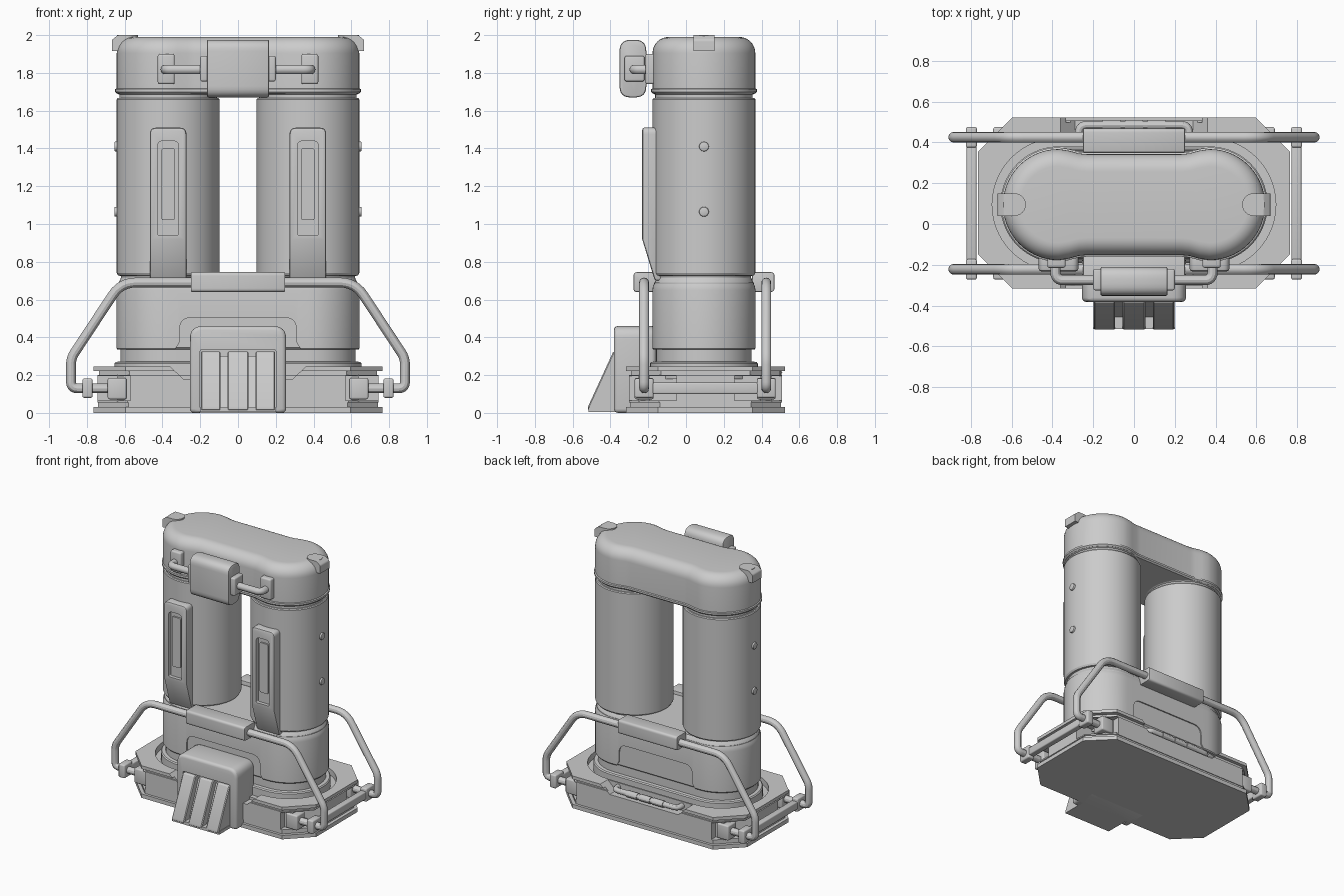
import bpy, bmesh, math
from mathutils import Vector

if "Cube" in bpy.data.objects:
    bpy.data.objects.remove(bpy.data.objects["Cube"])

YC = 0.095          # y centre of the twin canisters
LX = 0.37           # x offset of each canister


def fillet(pts, r, closed=True, seg=6):
    """Round the corners of a 2D or 3D point path."""
    P = [Vector(p) for p in pts]
    n, out = len(P), []
    for i, p in enumerate(P):
        ri = r[i] if isinstance(r, (list, tuple)) else r
        if ri == 0 or (not closed and i in (0, n - 1)):
            out.append(p)
            continue
        u, v = P[i - 1] - p, P[(i + 1) % n] - p
        d = min(ri / math.tan(u.angle(v) / 2), u.length * .49, v.length * .49)
        a, b = p + u.normalized() * d, p + v.normalized() * d
        for k in range(seg + 1):
            t = k / seg
            out.append(a * (1 - t) ** 2 + p * 2 * t * (1 - t) + b * t * t)
    return out


def finish(name, bm):
    bmesh.ops.recalc_face_normals(bm, faces=bm.faces)
    me = bpy.data.meshes.new(name)
    bm.to_mesh(me)
    bm.free()
    o = bpy.data.objects.new(name, me)
    bpy.context.collection.objects.link(o)
    return o


def loft(name, rings):
    """Skin a stack of equal-length 3D loops and cap both ends."""
    bm = bmesh.new()
    R = [[bm.verts.new(p) for p in ring] for ring in rings]
    for a, b in zip(R, R[1:]):
        for i in range(len(a)):
            j = (i + 1) % len(a)
            bm.faces.new((a[i], a[j], b[j], b[i]))
    bm.faces.new(R[0])
    bm.faces.new(R[-1])
    return finish(name, bm)


def prism(name, pts, axis, a, b, r=0):
    pts = fillet(pts, r)
    put = {'x': lambda p, h: (h, p[0], p[1]), 'y': lambda p, h: (p[0], h, p[1]),
           'z': lambda p, h: (p[0], p[1], h)}[axis]
    return loft(name, [[put(p, h) for p in pts] for h in (a, b)])


def rect(a0, b0, a1, b1):
    return [(a0, b0), (a1, b0), (a1, b1), (a0, b1)]


def modify(o, kind, **kw):
    m = o.modifiers.new(kind, kind)
    for k, v in kw.items():
        setattr(m, k, v)
    bpy.context.view_layer.objects.active = o
    bpy.ops.object.modifier_apply(modifier=m.name)
    return o


def bevel(o, w, seg=3):
    return modify(o, 'BEVEL', width=w, segments=seg, limit_method='ANGLE', angle_limit=math.radians(40))


def box(name, x0, x1, y0, y1, z0, z1, bev=0):
    o = prism(name, rect(min(x0, x1), y0, max(x0, x1), y1), 'z', z0, z1)
    return bevel(o, bev) if bev else o


def cut(objs, cutter):
    for o in objs:
        modify(o, 'BOOLEAN', operation='DIFFERENCE', solver='EXACT', object=cutter)
    bpy.data.objects.remove(cutter)


def tube(name, pts, rad, r=0.04):
    cu = bpy.data.curves.new(name, 'CURVE')
    cu.dimensions, cu.bevel_depth, cu.bevel_resolution, cu.use_fill_caps = '3D', rad, 4, True
    path = fillet(pts, r, False)
    sp = cu.splines.new('POLY')
    sp.points.add(len(path) - 1)
    for q, p in zip(sp.points, path):
        q.co = (*p, 1)
    o = bpy.data.objects.new(name, cu)
    bpy.context.collection.objects.link(o)
    bpy.ops.object.select_all(action='DESELECT')
    o.select_set(True)
    bpy.context.view_layer.objects.active = o
    bpy.ops.object.convert(target='MESH')


def circle(cx, r, z, n=64):
    return [(cx + r * math.cos(2 * math.pi * i / n), YC + r * math.sin(2 * math.pi * i / n), z) for i in range(n)]


def stadium(r, z, waist=0.0, n=28):
    """Two half circles joined by straight, slightly pinched sides."""
    half = [(LX + r * math.sin(math.pi * i / n), -r * math.cos(math.pi * i / n)) for i in range(n + 1)]
    half += [(LX - .05, r - waist * .3), (LX - .1, r - waist * .85), (LX - .14, r - waist)]
    half = [(x, -y) for x, y in half[:n:-1]] + half
    return [(x, YC + y, z) for x, y in half] + [(-x, YC - y, z) for x, y in half]


def octagon(hx, hy, c):
    return [(sx * x, 0.103 + sy * y) for sx, sy, flip in ((1, -1, 0), (1, 1, 1), (-1, 1, 0), (-1, -1, 1))
            for x, y in ([(hx - c, hy), (hx, hy - c)][::-1 if flip else 1])]


# octagonal base in layers
prism('base_bottom_plate', octagon(.765, .42, .17), 'z', 0, .03)
prism('base_lower_step', octagon(.74, .40, .16), 'z', .03, .06)
body = prism('base_body', octagon(.745, .405, .16), 'z', .055, .2)
step = prism('base_upper_step', octagon(.735, .395, .16), 'z', .2, .222)
plate = prism('base_top_plate', octagon(.765, .42, .17), 'z', .222, .246)
for sx in (1, -1):
    for y0, y1 in ((-.45, -.05), (.256, .65)):
        cut([body], box('corner_cutter', sx * .57, sx * .9, y0, y1, .065, .195))
cut([step, plate], loft('well_cutter', [stadium(.325, z) for z in (.15, .3)]))
for y0, y1 in ((-.5, -.225), (.432, .7)):
    notch = [(-.37, .256), (.37, .256), (.29, .18), (-.29, .18)]
    cut([body, step, plate], prism('notch_cutter', notch, 'y', y0, y1))

# lower housing: core plus an outer shell with arched cut-outs front and back
loft('housing_core', [stadium(r, z) for r, z in
     ((.285, .18), (.285, .262), (.278, .27), (.253, .272), (.253, .335), (.264, .345), (.264, .69))])
shell = loft('housing_shell', [stadium(r, z) for r, z in
             ((.268, .335), (.273, .342), (.273, .65), (.27, .67), (.25, .715), (.245, .72))])
arch = [(-.36, .3), (.36, .3), (.31, .37), (.31, .505), (-.31, .505), (-.31, .37)]
cut([shell], prism('arch_cutter', arch, 'y', -.5, .7, [0, 0, .04, .07, .07, .04]))

# canisters with strip, slot and side bolts
for sx, side in ((1, 'right'), (-1, 'left')):
    cx = sx * LX
    loft(f'canister_{side}', [circle(cx, r, z) for r, z in
         ((.25, .70), (.25, .725), (.264, .727), (.272, .74), (.272, 1.66), (.267, 1.667),
          (.258, 1.668), (.258, 1.685), (.268, 1.69), (.268, 1.71))])
    strip = prism(f'canister_strip_{side}', rect(cx - .097, .7, cx + .097, 1.51), 'y', -.232, -.12,
                  [0, 0, .035, .035])
    cut([strip], prism('slope_cutter', [(-.3, .93), (-.232, .92), (-.165, .7), (-.165, .6), (-.3, .6)], 'x', -1, 1))
    bevel(strip, .012, 2)
    cut([strip], prism('slot_cutter', rect(cx - .055, .94, cx + .055, 1.44), 'y', -.3, -.205, [.01, .01, .03, .03]))
    prism(f'strip_inlay_{side}', rect(cx - .035, 1.02, cx + .035, 1.40), 'y', -.217, -.17, .012)
    for z in (1.065, 1.41):
        ring = [(YC + .026 * math.cos(a * math.pi / 8), z + .026 * math.sin(a * math.pi / 8)) for a in range(16)]
        bevel(prism(f'side_bolt_{side}', ring, 'x', sx * .62, sx * .655), .006, 2)

# top cap with rounded edge and thin rim
F = .085
layers = [(.27, 1.69), (.28, 1.70), (.28, 1.714), (.272, 1.718), (.272, 1.99 - F)]
layers += [(.272 - F + F * math.cos(a * math.pi / 16), 1.99 - F + F * math.sin(a * math.pi / 16)) for a in range(1, 9)]
loft('top_cap', [stadium(r, z, .025) for r, z in layers])

# hooks on the cap ends
for sx, side in ((1, 'right'), (-1, 'left')):
    prof = [(.585, 1.96), (.585, 2.0), (.635, 2.0), (.668, 1.975), (.668, 1.915), (.625, 1.915)]
    prism(f'cap_hook_{side}', [(sx * x, z) for x, z in prof], 'y', YC - .055, YC + .055,
          [0, 0, .02, .02, 0, 0])
    loft(f'cap_hook_end_{side}', [[(sx * .585 + .055 * math.cos(a * math.pi / 16),
         YC + .055 * math.sin(a * math.pi / 16), z) for a in range(32)] for z in (1.95, 2.0)])

# front carrying grip on the cap
bevel(prism('cap_grip', rect(-.352, 1.67, -.21, 1.975), 'x', -.165, .165, .06), .01, 2)
for sx, side in ((1, 'right'), (-1, 'left')):
    box(f'grip_collar_{side}', sx * .15, sx * .2, -.325, -.22, 1.755, 1.89, .01)
    tube(f'grip_rod_{side}', [(sx * .15, -.275, 1.818), (sx * .385, -.275, 1.818), (sx * .385, -.16, 1.818)], .025)
    box(f'grip_mount_{side}', sx * .335, sx * .425, -.215, -.12, 1.74, 1.9, .012)

# front foot: rounded block with ribbed ramp
foot = bevel(prism('foot_block', rect(-.255, 0, .255, .46), 'y', -.382, -.16, [0, 0, .07, .07]), .022, 3)
cut([foot], prism('foot_cutter', rect(-.2, -.1, .2, .335), 'y', -.5, -.32, [0, 0, .01, .01]))
box('foot_floor', -.2, .2, -.515, -.3, 0.005, .028)
ramp = [(-.518, .012), (-.518, .035), (-.385, .325), (-.3, .325), (-.3, .012)]
for x0, x1 in ((-.197, -.092), (-.056, .056), (.092, .197)):
    bevel(prism('foot_rib', ramp, 'x', x0, x1), .006, 1)
for x in (-.074, .074):
    prism('foot_rib_spacer', [(-.46, .02), (-.345, .30), (-.3, .30), (-.3, .02)], 'x', x - .02, x + .02)

# side frame handles, front and back, with grips and corner clamps
for yh, face in ((-.222, 'front'), (.425, 'back')):
    for sx, side in ((1, 'right'), (-1, 'left')):
        path = [(.2, .69), (.62, .69), (.884, .29), (.884, .13), (.62, .13)]
        tube(f'{face}_handle_{side}', [(sx * x, yh, z) for x, z in path], .026, [0, .15, .12, .035, 0])
        box(f'{face}_clamp_{side}', sx * .59, sx * .69, yh - .05, yh + .05, .072, .185, .01)
        box(f'{face}_clamp_inner_{side}', sx * .56, sx * .64, yh - .03, yh + .03, .06, .2)
    back = face == 'back'
    y0, y1 = (.35, .468) if back else (-.278, -.15)
    bevel(prism(f'{face}_handle_grip', rect(y0, .64, y1, .745), 'x', -.25, .25,
                [0, .02, .02, 0] if back else [.02, 0, 0, .02]), .006, 2)

# cross bars joining the two handles on each side
for sx, side in ((1, 'right'), (-1, 'left')):
    box(f'cross_bar_{side}', sx * .772, sx * .82, -.24, .445, .10, .16, .008)
    for yh in (-.222, .425):
        box(f'cross_bar_end_{side}', sx * .77, sx * .824, yh - .05, yh + .05, .08, .182, .01)

# small pull bar in the rear notch
tube('rear_pull_bar', [(-.27, .40, .215), (-.27, .485, .215), (.27, .485, .215), (.27, .40, .215)], .02, .05)
for x in (-.11, 0, .11):
    tube('rear_pull_sleeve', [(x - .045, .485, .215), (x + .045, .485, .215)], .025)

# smooth shading with sharp edges kept
bpy.ops.object.select_all(action='SELECT')
bpy.context.view_layer.objects.active = body
bpy.ops.object.shade_smooth_by_angle(angle=math.radians(30))
